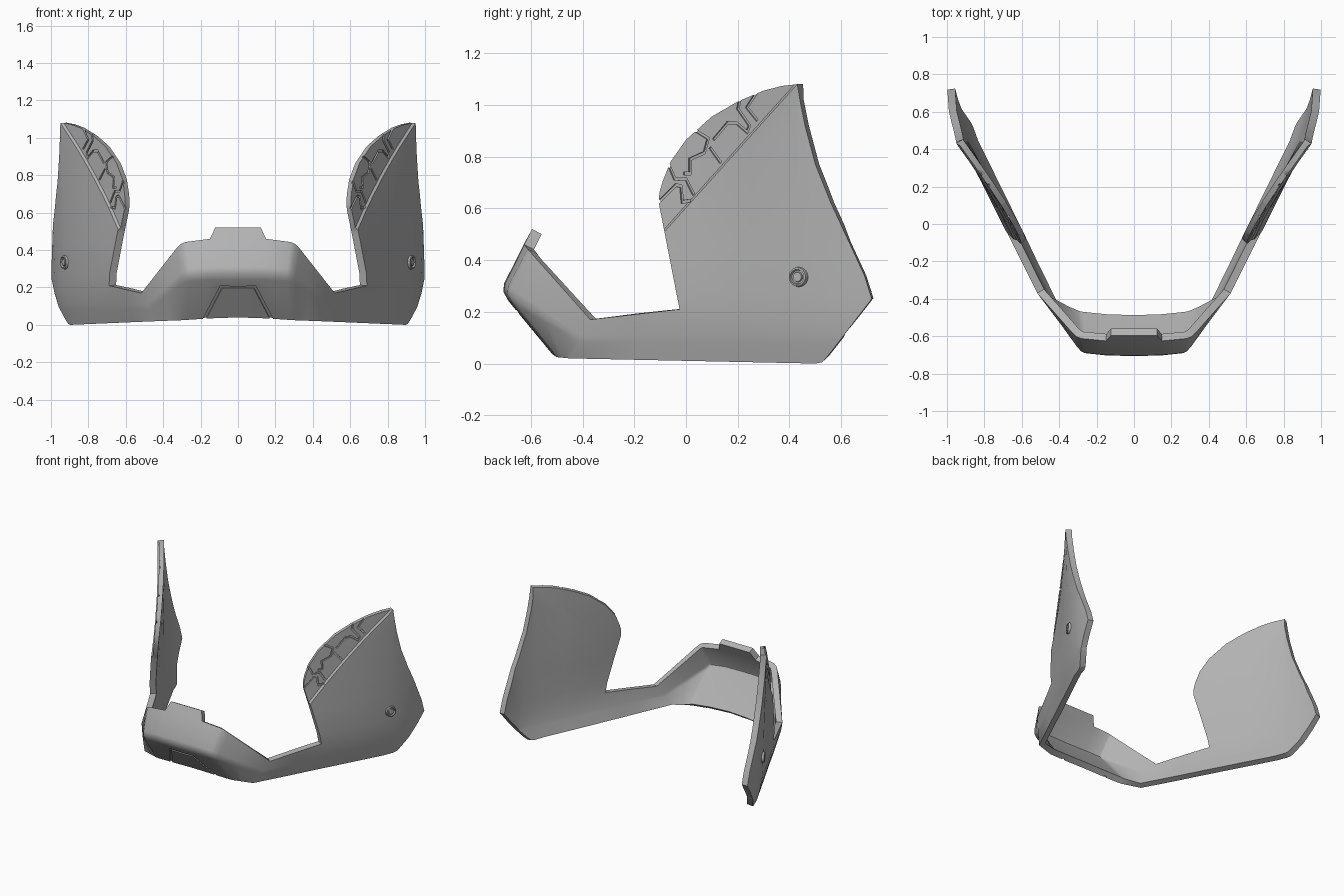
import bpy, bmesh, math
from mathutils import Vector, Matrix

if "Cube" in bpy.data.objects:
    bpy.data.objects.remove(bpy.data.objects["Cube"], do_unlink=True)

grey = bpy.data.materials.new("mid_grey")
grey.use_nodes = True
grey.diffuse_color = (0.45, 0.45, 0.45, 1)
grey.node_tree.nodes["Principled BSDF"].inputs["Base Color"].default_value = (0.45, 0.45, 0.45, 1)

THICK, RECESS = 0.042, 0.012
KNOTS = [(-0.45, 0.48), (-0.37, 0.525), (-0.08, 0.665), (0.43, 0.92),
         (0.53, 0.957), (0.6, 0.98), (0.73, 1.0)]
CREASE_A, CREASE_DIR = Vector((0, -0.083, 0.51)), Vector((0, 0.513, 0.57)).normalized()
CREASE_UP = Vector((0, -CREASE_DIR.z, CREASE_DIR.y))


def side_x(y, z):
    """Outer surface of the side panel."""
    for (y0, x0), (y1, x1) in zip(KNOTS, KNOTS[1:]):
        if y <= y1 or y1 == KNOTS[-1][0]:
            x = x0 + (x1 - x0) * (y - y0) / (y1 - y0)
            break
    if z < 0.28:
        return x - 0.05 * ((0.28 - z) / 0.28) ** 2
    return x + (z - 0.28) * (0.0375 + 0.26 * (min(y, 0.43) - 0.43))


def on_side(y, z):
    return Vector((side_x(y, z), y, z))


def make_object(name, bm):
    mesh = bpy.data.meshes.new(name)
    bm.to_mesh(mesh)
    bm.free()
    obj = bpy.data.objects.new(name, mesh)
    bpy.context.collection.objects.link(obj)
    mesh.materials.append(grey)
    return obj


def activate(obj):
    bpy.ops.object.select_all(action='DESELECT')
    obj.select_set(True)
    bpy.context.view_layer.objects.active = obj


def apply(obj, kind, **settings):
    mod = obj.modifiers.new(kind.title(), kind)
    for key, value in settings.items():
        setattr(mod, key, value)
    activate(obj)
    bpy.ops.object.modifier_apply(modifier=mod.name)


def smooth(obj, degrees):
    activate(obj)
    bpy.ops.object.shade_smooth_by_angle(angle=math.radians(degrees))


# Chin sections: bottom, ridge and top, with the ridge rounded
ROWS = [0, 0.42, 0.5, 0.58, 1]


def section(bottom, ridge, top):
    b, r, t = Vector(bottom), Vector(ridge), Vector(top)
    pts = [b.lerp(r, k * 2) if k <= 0.5 else r.lerp(t, k * 2 - 1) for k in ROWS]
    pts[2] = r * 0.5 + (pts[1] + pts[3]) * 0.25
    return pts


def blend(a, b, k):
    return [p.lerp(q, k) for p, q in zip(a, b)]


centre = section((0, -0.52, 0.04), (0, -0.718, 0.28), (0, -0.625, 0.465))
tab_side = section((0.15, -0.515, 0.035), (0.15, -0.714, 0.28), (0.15, -0.625, 0.46))
corner = section((0.3, -0.5, 0.025), (0.28, -0.7, 0.27), (0.305, -0.61, 0.44))
join_yz = [(-0.45 + 0.08 * k, 0.02 + 0.15 * k) for k in ROWS]
join = [on_side(y, z) for y, z in join_yz]
before, after = blend(tab_side, corner, 0.85), blend(corner, join, 0.12)
rounded = [c * 0.5 + (p + q) * 0.25 for c, p, q in zip(corner, before, after)]
columns = [centre, tab_side, before, rounded, after, blend(corner, join, 0.5), join]

# Side panel: flat outline, sliced into a grid, then wrapped onto the side surface
outline = join_yz[::-1] + [
    (0.5, 0.0), (0.525, 0.005), (0.545, 0.025), (0.718, 0.25), (0.69, 0.34), (0.63, 0.47),
    (0.56, 0.62), (0.5, 0.77), (0.46, 0.92), (0.44, 1.02), (0.43, 1.08), (0.37, 1.073),
    (0.3, 1.055), (0.2, 1.013), (0.1, 0.955), (0.0, 0.865), (-0.06, 0.78), (-0.09, 0.705),
    (-0.103, 0.66), (-0.105, 0.62), (-0.025, 0.21)]
bm = bmesh.new()
bm.faces.new([bm.verts.new((0, y, z)) for y, z in outline])


def cut(co, no):
    bmesh.ops.bisect_plane(bm, geom=bm.verts[:] + bm.edges[:] + bm.faces[:],
                           plane_co=co, plane_no=no, dist=0.001)


for z in [p[1] for p in join_yz[1:]] + [0.28, 0.45, 0.62, 0.8, 0.95]:
    cut((0, 0, z), (0, 0, 1))
for y in (-0.2, -0.08, 0.08, 0.25, 0.43, 0.53, 0.6):
    cut((0, y, 0), (0, 1, 0))
for step in (0, 0.007):
    cut(CREASE_A + CREASE_UP * step, CREASE_UP)
for v in bm.verts:
    v.co.x = side_x(v.co.y, v.co.z)

# Chin and its top tab join the same sheet
for a, b in zip(columns, columns[1:]):
    for i in range(len(ROWS) - 1):
        bm.faces.new([bm.verts.new(p) for p in (a[i], b[i], b[i + 1], a[i + 1])])
bm.faces.new([bm.verts.new(p) for p in
              (centre[-1], tab_side[-1], (0.122, -0.595, 0.52), (0, -0.595, 0.52))])
bmesh.ops.remove_doubles(bm, verts=bm.verts, dist=0.0008)
bmesh.ops.recalc_face_normals(bm, faces=bm.faces)
if sum(f.normal.x * f.calc_area() for f in bm.faces) < 0:
    bmesh.ops.reverse_faces(bm, faces=bm.faces)

guard = make_object("jaw_guard", bm)
apply(guard, 'MIRROR', use_clip=True, merge_threshold=0.001)
outer_count = len(guard.data.vertices)
apply(guard, 'SOLIDIFY', thickness=THICK, offset=-1)

# Lower the outer face of the upper front plate beyond the crease
for v in guard.data.vertices[:outer_count]:
    up = (Vector((0, v.co.y, v.co.z)) - CREASE_A).dot(CREASE_UP)
    if v.co.y > -0.15 and up > 0.005:
        v.co.x -= math.copysign(RECESS, v.co.x)


def ribbon(bm, pts, normal, width, depth):
    """Mitred strip that cuts a groove along a path."""
    n = normal.normalized()
    dirs = [(b - a).normalized() for a, b in zip(pts, pts[1:])]
    rings = []
    for i, p in enumerate(pts):
        d0, d1 = dirs[max(i - 1, 0)], dirs[min(i, len(dirs) - 1)]
        s0, s1 = n.cross(d0).normalized(), n.cross(d1).normalized()
        m = (s0 + s1).normalized()
        m *= width / 2 / max(m.dot(s0), 0.5)
        rings.append([bm.verts.new(q) for q in
                      (p + m - n * depth, p - m - n * depth, p - m + n * 0.03, p + m + n * 0.03)])
    for a, b in zip(rings, rings[1:]):
        for k in range(4):
            bm.faces.new((a[k], a[(k + 1) % 4], b[(k + 1) % 4], b[k]))
    bm.faces.new(rings[0][::-1])
    bm.faces.new(rings[-1])


# Grooves: stepped lines on the upper plates and a trapezoid on the chin
PATHS = [
    [(-0.12, 0.61), (-0.04, 0.69), (-0.02, 0.685), (-0.015, 0.625), (0.02, 0.63)],
    [(-0.08, 0.80), (-0.045, 0.715), (0.0, 0.712), (0.03, 0.652)],
    [(-0.01, 0.735), (0.015, 0.735), (0.015, 0.79), (0.07, 0.815), (0.085, 0.87), (0.03, 0.905)],
    [(0.092, 0.835), (0.135, 0.775)],
    [(0.105, 0.865), (0.16, 0.93), (0.195, 0.93), (0.235, 0.895), (0.245, 0.92), (0.2, 0.985), (0.21, 1.03)],
    [(0.28, 1.06), (0.235, 0.99), (0.275, 0.94)]]
bm = bmesh.new()
for side in (1, -1):
    for path in PATHS:
        pts = [on_side(y, z) - Vector((RECESS, 0, 0)) for y, z in path]
        ribbon(bm, [Vector((p.x * side, p.y, p.z)) for p in pts],
               Vector((0.87 * side, -0.5, 0)), 0.011, 0.009)
trapezoid = [(-0.185, 0.02), (-0.09, 0.2), (0.09, 0.2), (0.185, 0.02)]
ribbon(bm, [Vector((x, -0.52 - 0.825 * (z - 0.04), z)) for x, z in trapezoid],
       Vector((0, -0.24, -0.198)), 0.016, 0.01)
bmesh.ops.recalc_face_normals(bm, faces=bm.faces)
cutter = make_object("groove_cutter", bm)
cutter.hide_render = True
apply(guard, 'BOOLEAN', object=cutter, operation='DIFFERENCE', solver='EXACT')
bpy.data.objects.remove(cutter, do_unlink=True)
smooth(guard, 38)

# Round side bolts, turned from a stepped profile
PROFILE = [(0.018, 0.012), (0.02, 0.004), (0.026, 0.004), (0.029, 0.014), (0.036, 0.012), (0.04, -0.01)]
for side, name in ((1, "left_bolt"), (-1, "right_bolt")):
    bm = bmesh.new()
    rings = [[bm.verts.new((r * math.cos(a), r * math.sin(a), h))
              for a in (math.tau * k / 24 for k in range(24))] for r, h in PROFILE]
    bm.faces.new(rings[0])
    bm.faces.new(rings[-1][::-1])
    for a, b in zip(rings, rings[1:]):
        for k in range(24):
            j = (k + 1) % 24
            bm.faces.new((a[k], b[k], b[j], a[j]))
    spot = on_side(0.435, 0.335)
    turn = Vector((side, -0.5, 0)).to_track_quat('Z', 'Y').to_matrix().to_4x4()
    bm.transform(Matrix.Translation((spot.x * side, spot.y, spot.z)) @ turn)
    bmesh.ops.recalc_face_normals(bm, faces=bm.faces)
    smooth(make_object(name, bm), 35)
